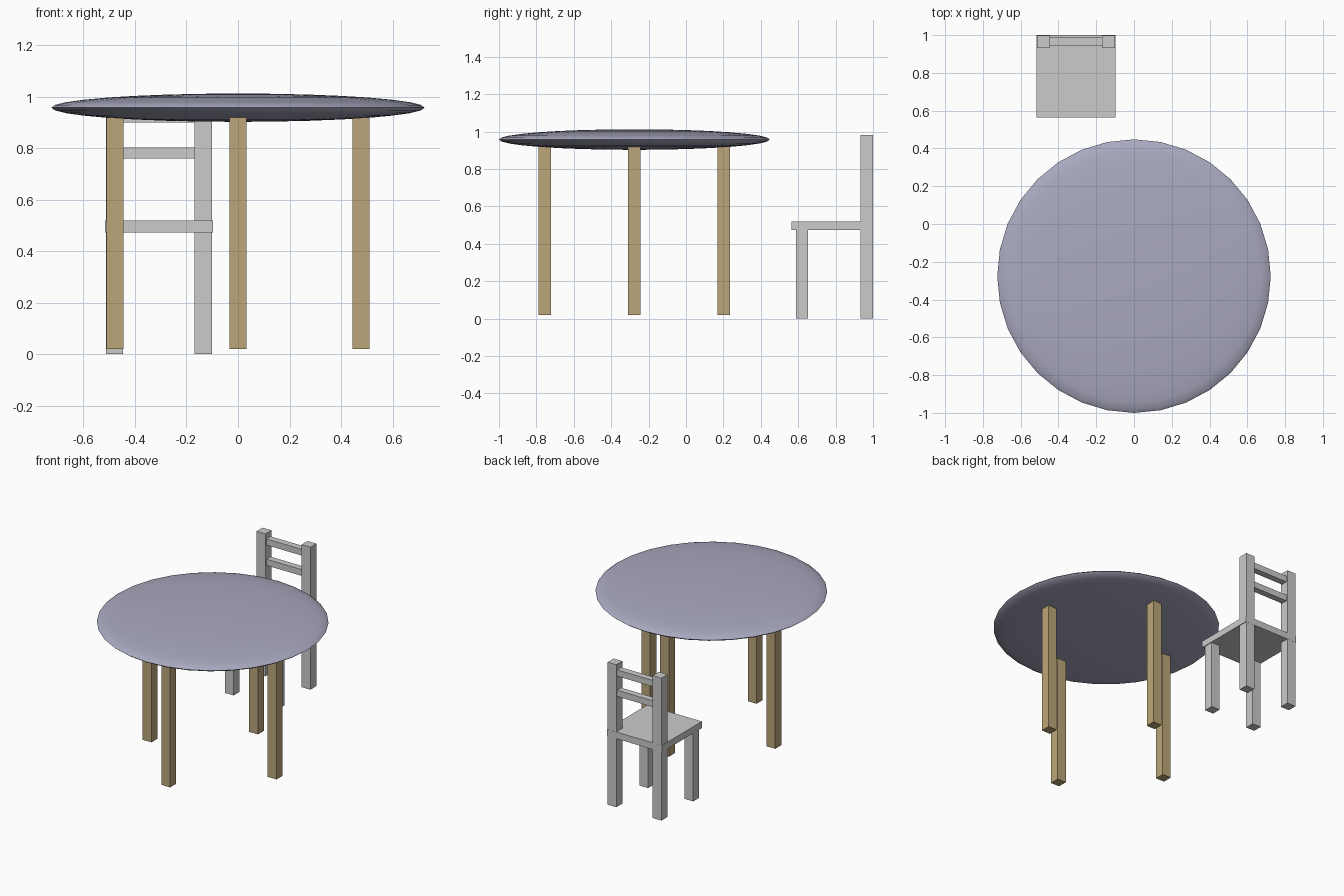
import bpy
import math

if "Cube" in bpy.data.objects:
    bpy.data.objects.remove(bpy.data.objects["Cube"])


def material(name, color):
    m = bpy.data.materials.new(name)
    m.diffuse_color = color
    m.use_nodes = True
    m.node_tree.nodes["Principled BSDF"].inputs["Base Color"].default_value = m.diffuse_color
    return m


def box(name, x, y, z, mat=None):
    """Axis-aligned box from (min, max) ranges."""
    r = (x, y, z)
    bpy.ops.mesh.primitive_cube_add(size=1, location=[(a + b) / 2 for a, b in r])
    ob = bpy.context.object
    ob.name = name
    ob.scale = [b - a for a, b in r]
    bpy.ops.object.transform_apply(location=False, rotation=False, scale=True)
    if mat:
        ob.data.materials.append(mat)
    return ob


slate = material("slate_blue", (0.40, 0.40, 0.53, 1))
wood = material("wood", (0.50, 0.38, 0.19, 1))

# Table top: flattened sphere
TABLE_Y = -0.276
bpy.ops.mesh.primitive_uv_sphere_add(segments=32, ring_count=16, radius=1,
                                     location=(0, TABLE_Y, 0.957))
top = bpy.context.object
top.name = "table_top"
top.scale = (0.724, 0.724, 0.055)
bpy.ops.object.transform_apply(location=False, rotation=False, scale=True)
bpy.ops.object.shade_smooth_by_angle(angle=math.radians(30))
top.data.materials.append(slate)

# Table legs: one on each side, in a diamond
LEG = 0.0335
for side, dx, dy in (("left", -1, 0), ("right", 1, 0), ("front", 0, -1), ("back", 0, 1)):
    x, y = 0.477 * dx, TABLE_Y + 0.478 * dy
    box(f"table_{side}_leg", (x - LEG, x + LEG), (y - LEG, y + LEG), (0.02, 0.95), wood)

# Chair seat
CHAIR_X = -0.307
box("seat", (CHAIR_X - 0.21, CHAIR_X + 0.21), (0.565, 1.0), (0.473, 0.519))

# Chair legs: short in front, tall posts at the back
for side, s in (("left", -1), ("right", 1)):
    cx = CHAIR_X + s * 0.172
    xr = (cx - 0.0335, cx + 0.0335)
    box(f"chair_front_{side}_leg", xr, (0.588, 0.653), (0, 0.48))
    box(f"chair_back_{side}_post", xr, (0.933, 0.999), (0, 0.982))

# Backrest slats between the posts
for name, z in (("lower_slat", 0.76), ("upper_slat", 0.90)):
    box(name, (CHAIR_X - 0.15, CHAIR_X + 0.15), (0.945, 0.99), (z, z + 0.043))
